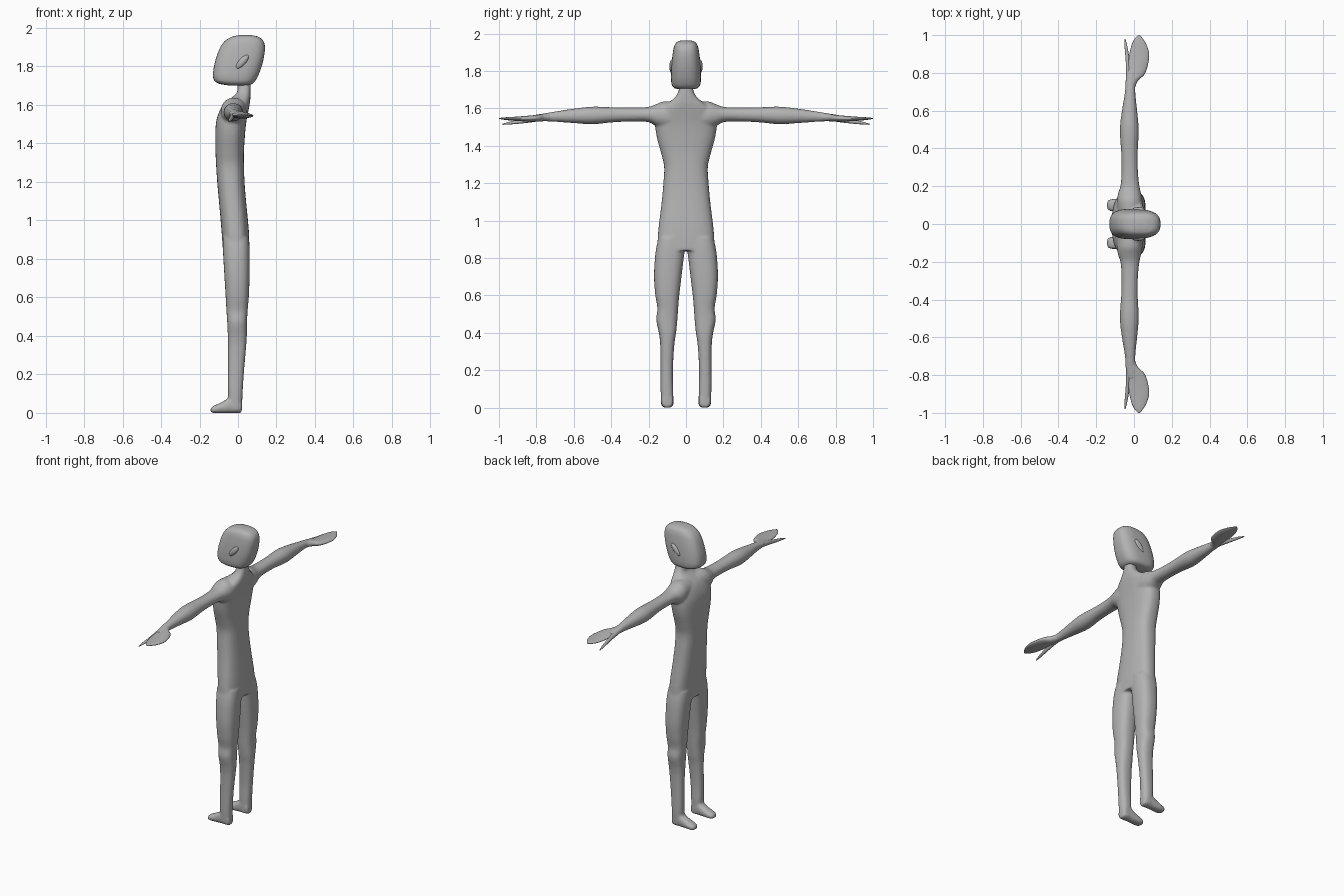
import bpy, bmesh, math
from mathutils import Matrix, Vector

grey = bpy.data.materials.new("grey")
grey.diffuse_color = (0.45, 0.45, 0.45, 1)


def resample(rows, steps):
    """Smooth interpolation between the given cross-section rows."""
    out = []
    for i in range(len(rows) - 1):
        p = [rows[max(i - 1, 0)], rows[i], rows[i + 1], rows[min(i + 2, len(rows) - 1)]]
        for k in range(steps):
            t = k / steps
            row = []
            for j, (a, b, c, d) in enumerate(zip(*p)):
                if j == 0:
                    row.append(b + (c - b) * t)
                    continue
                # slopes account for uneven spacing of the rows
                h = p[2][0] - p[1][0]
                m1 = (c - a) / (p[2][0] - p[0][0]) * h
                m2 = (d - b) / (p[3][0] - p[1][0]) * h
                row.append((2*t**3 - 3*t**2 + 1) * b + (t**3 - 2*t**2 + t) * m1
                           + (3*t**2 - 2*t**3) * c + (t**3 - t**2) * m2)
            out.append(row)
    return out + [list(rows[-1])]


def loft(bm, axis, rows, n=2.0, side=1, seg=32, steps=4):
    """Closed loft; a row is (position, a0, a1, b0, b1) with a, b the other two axes."""
    rings = []
    for pos, a0, a1, b0, b1 in resample(rows, steps):
        ring = []
        for k in range(seg):
            t = 2 * math.pi * k / seg
            c, s = math.cos(t), math.sin(t)
            a = (a0 + a1) / 2 + (a1 - a0) / 2 * math.copysign(abs(c) ** (2 / n), c)
            b = (b0 + b1) / 2 + (b1 - b0) / 2 * math.copysign(abs(s) ** (2 / n), s)
            x, y, z = {"x": (pos, a, b), "y": (a, pos, b), "z": (a, b, pos)}[axis]
            ring.append(bm.verts.new((x, y * side, z)))
        rings.append(ring)
    for r, q in zip(rings, rings[1:]):
        for k in range(seg):
            bm.faces.new((r[k], r[(k + 1) % seg], q[(k + 1) % seg], q[k]))
    bm.faces.new(rings[0])
    bm.faces.new(rings[-1])


def finish(bm, name):
    bmesh.ops.recalc_face_normals(bm, faces=bm.faces)
    me = bpy.data.meshes.new(name)
    bm.to_mesh(me)
    bm.free()
    for p in me.polygons:
        p.use_smooth = True
    me.materials.append(grey)
    ob = bpy.data.objects.new(name, me)
    bpy.context.collection.objects.link(ob)
    return ob


# body: torso and neck, legs, feet and arms fused into one skin
body = bmesh.new()
torso = [(0.84, -0.078, 0.060, 0.155), (0.95, -0.086, 0.056, 0.148),
         (1.10, -0.099, 0.042, 0.130), (1.20, -0.108, 0.034, 0.121),
         (1.29, -0.114, 0.031, 0.117), (1.36, -0.117, 0.031, 0.133),
         (1.44, -0.118, 0.036, 0.155), (1.51, -0.114, 0.043, 0.165),
         (1.56, -0.100, 0.052, 0.160), (1.60, -0.078, 0.060, 0.135),
         (1.63, -0.045, 0.064, 0.095), (1.66, -0.008, 0.065, 0.058),
         (1.70, -0.002, 0.065, 0.038), (1.75, -0.002, 0.064, 0.036)]
loft(body, "z", [(z, a, b, -w, w) for z, a, b, w in torso], n=2.6)
leg = [(0.01, -0.045, 0.020, 0.068, 0.132), (0.10, -0.052, 0.024, 0.068, 0.136),
       (0.20, -0.052, 0.030, 0.070, 0.136), (0.34, -0.052, 0.042, 0.062, 0.138),
       (0.40, -0.053, 0.046, 0.053, 0.145), (0.47, -0.056, 0.047, 0.046, 0.159),
       (0.53, -0.060, 0.050, 0.042, 0.153), (0.60, -0.064, 0.056, 0.036, 0.164),
       (0.70, -0.070, 0.060, 0.024, 0.171), (0.80, -0.076, 0.061, 0.012, 0.166),
       (0.86, -0.079, 0.060, 0.004, 0.158), (0.91, -0.080, 0.056, 0.000, 0.146)]
foot = [(-0.143, 0.082, 0.118, 0.006, 0.022), (-0.135, 0.072, 0.128, 0.001, 0.032),
        (-0.11, 0.067, 0.133, -0.001, 0.044), (-0.07, 0.067, 0.133, -0.001, 0.064),
        (-0.03, 0.067, 0.133, -0.001, 0.090), (0.01, 0.069, 0.131, -0.001, 0.080),
        (0.02, 0.075, 0.125, 0.002, 0.060)]
arm = [(0.04, -0.085, 0.045, 1.48, 1.635), (0.12, -0.090, 0.045, 1.49, 1.637),
       (0.16, -0.085, 0.038, 1.505, 1.622), (0.20, -0.072, 0.029, 1.526, 1.608),
       (0.28, -0.066, 0.021, 1.529, 1.604), (0.38, -0.068, 0.020, 1.526, 1.605),
       (0.50, -0.075, 0.025, 1.515, 1.609), (0.60, -0.064, 0.017, 1.521, 1.598),
       (0.70, -0.048, 0.007, 1.528, 1.583), (0.76, -0.045, 0.010, 1.531, 1.573),
       (0.82, -0.035, 0.022, 1.533, 1.563)]
for side in (1, -1):
    loft(body, "z", leg, 2.5, side)
    loft(body, "x", foot, 2.5, side)
    loft(body, "y", arm, 2.1, side)
ob = finish(body, "body")
remesh = ob.modifiers.new("fuse", "REMESH")
remesh.mode = "VOXEL"
remesh.voxel_size = 0.007
remesh.use_smooth_shade = True
soft = ob.modifiers.new("soften", "SMOOTH")
soft.factor = 0.5
soft.iterations = 6

# hands: flat pointed palm and a thin thumb
palm = [(0.72, -0.042, 0.004, 1.532, 1.575), (0.76, -0.040, 0.022, 1.531, 1.571),
        (0.79, -0.037, 0.054, 1.530, 1.566), (0.84, -0.032, 0.073, 1.530, 1.561),
        (0.90, -0.024, 0.080, 1.532, 1.556), (0.95, -0.012, 0.066, 1.536, 1.553),
        (0.98, 0.003, 0.048, 1.540, 1.551), (1.00, 0.022, 0.032, 1.544, 1.548)]
thumb = [(0.76, -0.043, -0.015, 1.535, 1.565), (0.82, -0.042, -0.018, 1.526, 1.556),
         (0.88, -0.045, -0.025, 1.519, 1.542), (0.94, -0.050, -0.035, 1.514, 1.529),
         (0.98, -0.051, -0.045, 1.512, 1.518)]
for side, name in ((1, "left"), (-1, "right")):
    bm = bmesh.new()
    loft(bm, "y", palm, 2.0, side, 24)
    loft(bm, "y", thumb, 2.0, side, 16)
    finish(bm, name + "_hand")

# head: rounded block leaning forward at the chin
skull = [(1.702, -0.050, 0.050, 0.040), (1.709, -0.095, 0.073, 0.064),
         (1.730, -0.125, 0.093, 0.077), (1.780, -0.128, 0.116, 0.080),
         (1.840, -0.115, 0.133, 0.077), (1.900, -0.092, 0.140, 0.070),
         (1.935, -0.065, 0.130, 0.062), (1.955, -0.030, 0.104, 0.048),
         (1.963, 0.005, 0.070, 0.026)]
bm = bmesh.new()
loft(bm, "z", [(z, a, b, -w, w) for z, a, b, w in skull], n=2.8, seg=40)
finish(bm, "head")

# ears: slanted flattened ovals
for side, name in ((1, "left"), (-1, "right")):
    bm = bmesh.new()
    place = (Matrix.Translation(Vector((0.022, 0.076 * side, 1.824)))
             @ Matrix.Rotation(math.radians(42), 4, "Y")
             @ Matrix.Diagonal((0.018, 0.013, 0.046, 1)))
    bmesh.ops.create_uvsphere(bm, u_segments=20, v_segments=12, radius=1, matrix=place)
    finish(bm, name + "_ear")
